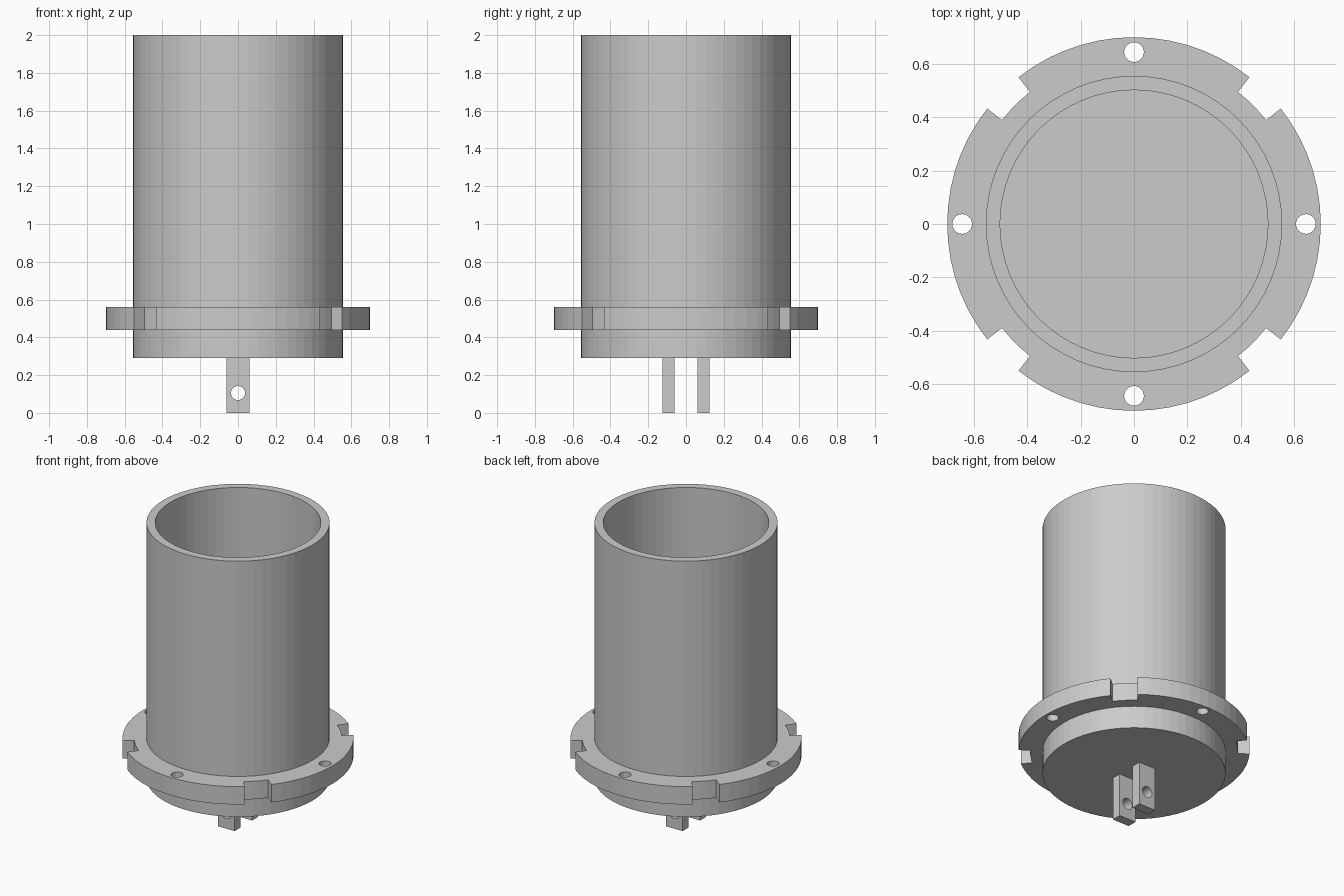
import bpy, bmesh, math
from mathutils import Matrix

if "Cube" in bpy.data.objects:
    bpy.data.objects.remove(bpy.data.objects["Cube"])

grey = bpy.data.materials.new("light grey")
grey.diffuse_color = (0.6, 0.6, 0.6, 1)
grey.use_nodes = True
grey.node_tree.nodes["Principled BSDF"].inputs["Base Color"].default_value = grey.diffuse_color


def circle(r, n, cx=0, cy=0):
    return [(cx + r * math.cos(2 * math.pi * i / n),
             cy + r * math.sin(2 * math.pi * i / n)) for i in range(n)]


def add_mesh(name, bm):
    mesh = bpy.data.meshes.new(name)
    bmesh.ops.recalc_face_normals(bm, faces=bm.faces[:])
    bm.to_mesh(mesh)
    bm.free()
    mesh.materials.append(grey)
    obj = bpy.data.objects.new(name, mesh)
    bpy.context.collection.objects.link(obj)
    return obj


def plate(name, loops, thickness, matrix):
    """Flat plate: first loop is the outline, the others are holes."""
    curve = bpy.data.curves.new(name + "_outline", 'CURVE')
    curve.dimensions = '2D'
    curve.fill_mode = 'BOTH'
    curve.extrude = thickness / 2
    for pts in loops:
        s = curve.splines.new('POLY')
        s.points.add(len(pts) - 1)
        for p, (x, y) in zip(s.points, pts):
            p.co = (x, y, 0, 1)
        s.use_cyclic_u = True
    tmp = bpy.data.objects.new(name + "_tmp", curve)
    bpy.context.collection.objects.link(tmp)
    bpy.context.view_layer.update()
    mesh = bpy.data.meshes.new_from_object(
        tmp.evaluated_get(bpy.context.evaluated_depsgraph_get()))
    bm = bmesh.new()
    bm.from_mesh(mesh)
    bpy.data.objects.remove(tmp)
    bpy.data.meshes.remove(mesh)
    bmesh.ops.remove_doubles(bm, verts=bm.verts[:], dist=1e-5)
    for f in bm.faces:
        f.smooth = False
    bm.transform(matrix)
    return add_mesh(name, bm)


# Cup: open-topped tube with a closed base
SIDES = 64
profile = [(0.555, 0.29), (0.555, 2.0), (0.502, 2.0), (0.502, 0.34)]
bm = bmesh.new()
rings = [[bm.verts.new((x, y, z)) for x, y in circle(r, SIDES)] for r, z in profile]
for a, b in zip(rings, rings[1:]):
    for i in range(SIDES):
        j = (i + 1) % SIDES
        bm.faces.new((a[i], a[j], b[j], b[i]))
bm.faces.new(rings[0])
bm.faces.new(rings[-1])
add_mesh("cup", bm)

# Flange: ring with four diagonal notches and four bolt holes
R, NOTCH_R, HALF = 0.70, 0.63, 6.8
outline = []
for q in range(4):
    mid = 45 + 90 * q
    arcs = [(NOTCH_R, mid - HALF, mid + HALF, 3),
            (R, mid + HALF, mid + 90 - HALF, 14)]
    for r, a0, a1, n in arcs:
        for i in range(n + 1):
            a = math.radians(a0 + (a1 - a0) * i / n)
            outline.append((r * math.cos(a), r * math.sin(a)))
bolt_holes = [circle(0.037, 24, 0.644 * x, 0.644 * y)
              for x, y in ((1, 0), (0, 1), (-1, 0), (0, -1))]
plate("flange", [outline, circle(0.553, SIDES)] + bolt_holes, 0.12,
      Matrix.Translation((0, 0, 0.50)))

# Two mounting lugs under the base, each with a pin hole
lug = [(-0.062, 0), (0.062, 0), (0.062, 0.295), (-0.062, 0.295)]
for name, side in (("front_lug", -1), ("back_lug", 1)):
    plate(name, [lug, circle(0.037, 24, 0, 0.105)], 0.064,
          Matrix.Translation((0, side * 0.093, 0)) @ Matrix.Rotation(math.pi / 2, 4, 'X'))
